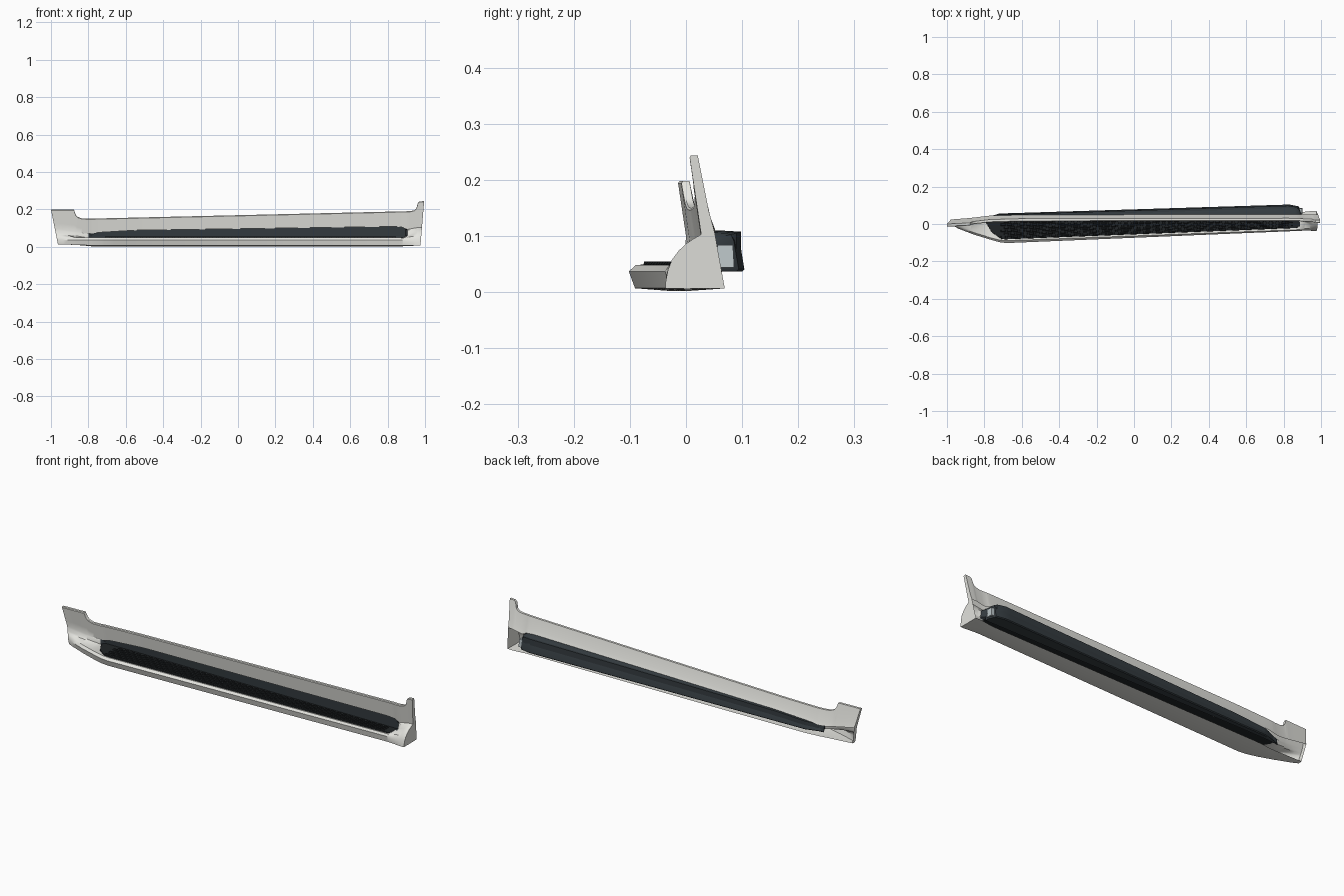
import bpy, bmesh, math
from mathutils import Vector

if "Cube" in bpy.data.objects:
    bpy.data.objects.remove(bpy.data.objects["Cube"])


def material(name, rgb):
    m = bpy.data.materials.new(name)
    m.diffuse_color = (*rgb, 1)
    m.use_nodes = True
    m.node_tree.nodes["Principled BSDF"].inputs["Base Color"].default_value = m.diffuse_color
    return m


PAINT = material("pale_paint", (0.78, 0.78, 0.74))
DARK = material("dark_plastic", (0.035, 0.045, 0.052))
RUBBER = material("black_rubber", (0.015, 0.018, 0.02))
METAL = material("outlet_grey", (0.5, 0.56, 0.58))


def curve(*keys):
    """Piecewise linear function through (x, value) keys."""
    def f(x):
        if x <= keys[0][0]:
            return keys[0][1]
        for (a, va), (b, vb) in zip(keys, keys[1:]):
            if x <= b:
                return va + (vb - va) * (x - a) / (b - a)
        return keys[-1][1]
    return f


def finish(bm, name, mats, angle=35):
    bmesh.ops.recalc_face_normals(bm, faces=bm.faces)
    me = bpy.data.meshes.new(name)
    bm.to_mesh(me)
    bm.free()
    for m in mats:
        me.materials.append(m)
    ob = bpy.data.objects.new(name, me)
    bpy.context.collection.objects.link(ob)
    bpy.context.view_layer.objects.active = ob
    ob.select_set(True)
    bpy.ops.object.shade_smooth_by_angle(angle=math.radians(angle))
    ob.select_set(False)
    return ob


def loft(name, sections, mats, closed=False, caps=True, pick=None):
    bm = bmesh.new()
    rings = [[bm.verts.new(p) for p in s] for s in sections]
    n = len(rings[0])
    for a, b in zip(rings, rings[1:]):
        for i in range(n if closed else n - 1):
            j = (i + 1) % n
            f = bm.faces.new((a[i], a[j], b[j], b[i]))
            if pick:
                f.material_index = pick(i, (a[i].co.x + b[i].co.x) / 2)
    if caps:
        bm.faces.new(rings[0])
        bm.faces.new(rings[-1][::-1])
    return finish(bm, name, mats)


# Guide curves along the length
front_y = curve((-.96, -.01), (-.93, -.026), (-.85, -.058), (-.76, -.086), (-.72, -.097),
                (-.68, -.102), (.9, -.036), (.975, -.034))
wall_y = curve((-.96, 0), (-.87, .008), (-.78, .02), (-.6, .024), (.9, .028), (.975, .027))
duct_y = curve((-.82, .025), (-.8, .032), (-.72, .056), (.83, .104), (.88, .094), (.905, .045))
open_z = curve((-.82, .062), (-.75, .076), (-.55, .088), (.84, .108), (.88, .104), (.905, .085))
top_z = curve((-.96, .198), (-.862, .198), (-.856, .172), (-.848, .16), (-.83, .152), (-.8, .15),
              (.915, .19), (.935, .195), (.944, .206), (.949, .235), (.955, .242), (.975, .244))
back_y = curve((-.96, .012), (-.8, .02), (-.7, .03), (.9, .06), (.975, .069))
left_w = curve((-.96, 1), (-.78, 0))
right_w = curve((.87, 0), (.955, 1))
shear_l = curve((-.96, 1), (-.8, 0))
shear_r = curve((.9, 0), (.975, 1))


def mix(a, b, t):
    return [(p[0] + (q[0] - p[0]) * t, p[1] + (q[1] - p[1]) * t) for p, q in zip(a, b)]


def body_section(x):
    yf, yo, zo, zt, yb = front_y(x), wall_y(x), open_z(x), top_z(x), back_y(x)
    yr = max(yo, duct_y(x) - .006) if -.8 < x < .9 else yo
    d = yo - yf
    foot = .002 + .01 * left_w(x)
    step = [(yb, .006), (yf + .6 * d, foot), (yf + .09 * d, .007), (yf, .037),
            (yf + .1 * d, .048), (yf + .18 * d, .046), (yo, .044), (yr, .043), (yr, zo), (yo, zo)]
    ramp = [(yb, .014), (yf + .6 * d, .012), (yf + .15 * d, .013), (yf, .037), (yf + .25 * d, .053),
            (yf + .45 * d, .06), (yf + .65 * d, .068), (yf + .8 * d, .077), (yf + .92 * d, .088), (yo, .1)]
    end = [(.069, .007), (.0, .006), (-.037, .007), (-.036, .02), (-.032, .04),
           (-.025, .058), (-.013, .074), (0, .086), (.013, .095), (.027, .103)]
    low = mix(mix(step, ramp, left_w(x)), end, right_w(x))
    y9, z9 = low[-1]
    lean = lambda z: y9 - (z - z9) * .15
    zm = z9 + .3 * (zt - z9)
    up = [(lean(zm), zm), (lean(zt - .004), zt - .004), (lean(zt) + .003, zt), (lean(zt) + .015, zt),
          (lean(zm) + .02, zm), (y9 + .024, z9 + .004)]
    return [Vector((x - .04 * shear_l(x) * z / .2 + .02 * shear_r(x) * z / .24, y, z))
            for y, z in low + up]


# Painted sill: step, wall, end pillars and the recessed intake channel
xs = sorted([-.96 + 1.935 * i / 64 for i in range(65)] +
            [-.862, -.856, -.848, -.83, -.8, -.78, -.72, -.68, .86, .87, .88, .89, .905,
             .925, .935, .94, .944, .949, .955, .965])
loft("painted_sill", [body_section(x) for x in xs], [PAINT, DARK],
     pick=lambda i, x: 1 if i in (6, 7, 8) and -.8 < x < .9 else 0)


# Dark air duct behind the wall
def duct_section(x):
    y, z, w = duct_y(x), open_z(x), wall_y(x)
    pts = [(w + .008, z + .003), (y - .02, z + .001), (y - .013, z - .004),
           (y - .009, z - .012), (y, .041), (y - .004, .037), (w + .012, .036)]
    return [Vector((x, max(p, w + .004), q)) for p, q in pts]


dx = [-.81, -.79, -.76, -.72] + [-.6 + .1 * i for i in range(15)] + [.83, .86, .88, .895]
loft("intake_duct", [duct_section(x) for x in dx], [DARK], closed=True)


def box(bm, cx, cy, cz, sx, sy, sz, taper=.7):
    """Small pad with a narrower top; cz is its base."""
    v = []
    for k, s in ((0, 1), (1, taper)):
        for a, b in ((-1, -1), (1, -1), (1, 1), (-1, 1)):
            v.append(bm.verts.new((cx + a * sx * s / 2, cy + b * sy * s / 2, cz + k * sz)))
    for f in ((3, 2, 1, 0), (4, 5, 6, 7), (0, 1, 5, 4), (1, 2, 6, 5), (2, 3, 7, 6), (3, 0, 4, 7)):
        bm.faces.new([v[i] for i in f])


# Pale outlet at the wide end of the duct
bm = bmesh.new()
box(bm, .885, .07, .044, .03, .032, .04, .85)
finish(bm, "duct_outlet", [METAL])

# Tread mat on the step, with chamfered ends
tread_front = curve((-.79, .005), (-.76, -.045), (-.71, -.08), (-.69, -.083), (.87, -.022), (.89, -.01))
tx = [-.79, -.76, -.73, -.71, -.69] + [-.6 + .1 * i for i in range(15)] + [.86, .87, .89]
mat = []
for x in tx:
    a, b = tread_front(x), wall_y(x) + .012
    mat.append([Vector((x, a, .044)), Vector((x, a + .002, .0495)),
                Vector((x, b, .0495)), Vector((x, b, .044))])
loft("tread_mat", mat, [RUBBER], closed=True)

# Staggered rows of raised grip pads
bm = bmesh.new()
ROWS, COLS = 6, 46
for r in range(ROWS):
    for c in range(COLS):
        x = -.7 + 1.55 * (c + .5 * (r % 2)) / COLS
        a, b = tread_front(x) + .004, wall_y(x) - .002
        w = (b - a) / ROWS
        box(bm, x, a + w * (r + .5), .049, .027, w * .75, .006)
finish(bm, "tread_grips", [RUBBER])
